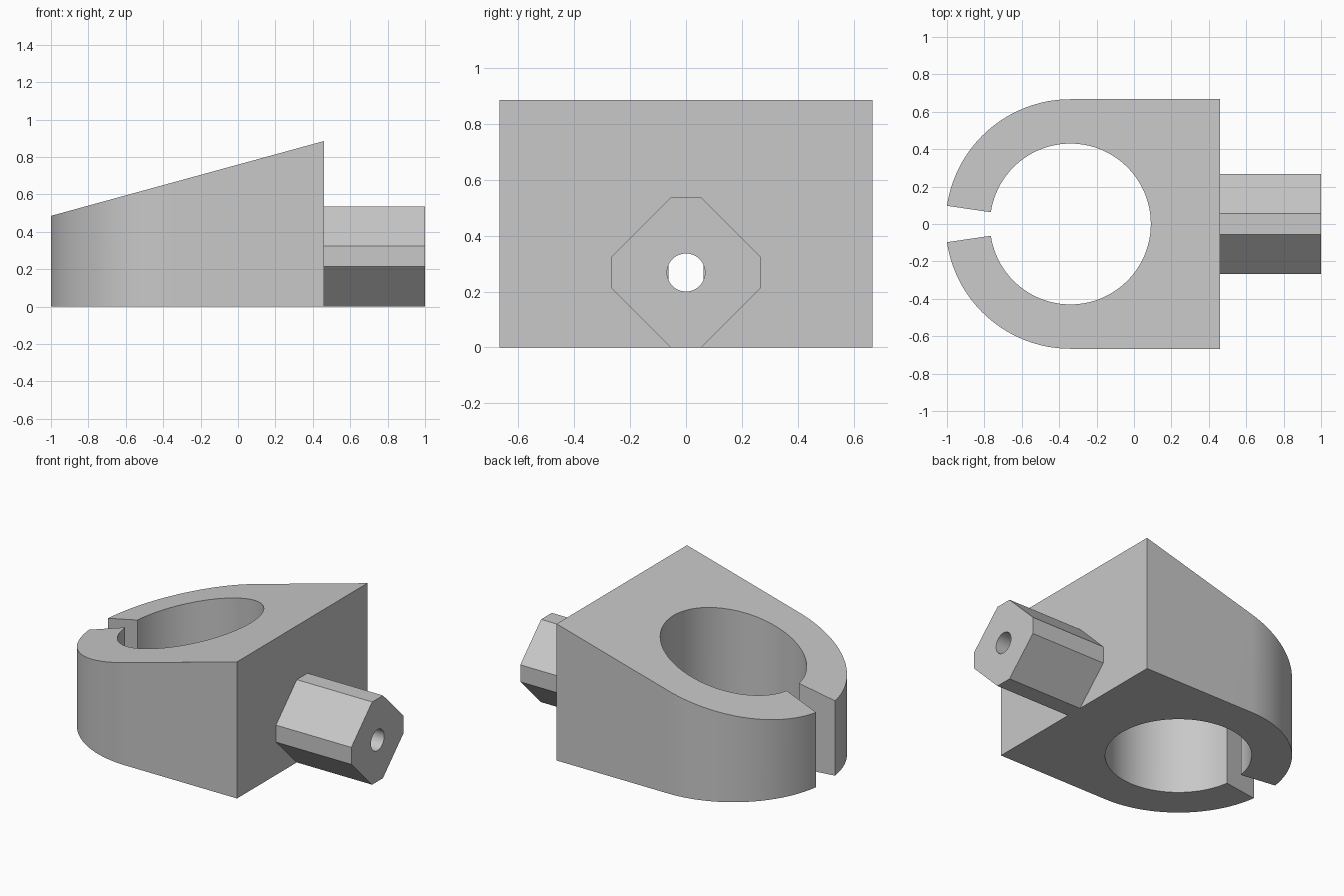
import bpy, bmesh, math
from mathutils import Matrix

if "Cube" in bpy.data.objects:
    bpy.data.objects.remove(bpy.data.objects["Cube"], do_unlink=True)

CX, R_OUT, R_IN = -0.34, 0.667, 0.43      # clamp ring centre and radii
X_BACK, X_END = 0.46, 1.0                 # mounting face and stud end
GAP = math.radians(8.4)                   # half angle of the slot
HALF, FLAT = 0.268, 0.055                 # stud half width, half of short flat
HOLE_R = 0.068

grey = bpy.data.materials.new("plain grey")
grey.use_nodes = True
colour = (0.58, 0.58, 0.58, 1)
grey.diffuse_color = colour
grey.node_tree.nodes["Principled BSDF"].inputs["Base Color"].default_value = colour


def arc(radius, start, end, steps):
    angles = [start + (end - start) * i / steps for i in range(steps + 1)]
    return [(CX + radius * math.cos(a), radius * math.sin(a)) for a in angles]


def prism(name, bottom, top):
    """Closed solid between two matching outlines."""
    bm = bmesh.new()
    low = [bm.verts.new(p) for p in bottom]
    high = [bm.verts.new(p) for p in top]
    bm.faces.new(low)
    bm.faces.new(high)
    for i in range(len(low)):
        j = (i + 1) % len(low)
        bm.faces.new((low[i], low[j], high[j], high[i]))
    bmesh.ops.recalc_face_normals(bm, faces=bm.faces)
    mesh = bpy.data.meshes.new(name)
    bm.to_mesh(mesh)
    bm.free()
    mesh.materials.append(grey)
    obj = bpy.data.objects.new(name, mesh)
    bpy.context.collection.objects.link(obj)
    return obj


def top_height(x):
    return 0.485 + (x + 1) * 0.274


# Slotted clamp body with a sloping top
outline = [(X_BACK, -R_OUT), (X_BACK, R_OUT)]
outline += arc(R_OUT, math.pi / 2, math.pi - GAP, 40)
outline += arc(R_IN, math.pi - GAP, GAP - math.pi, 96)
outline += arc(R_OUT, GAP - math.pi, -math.pi / 2, 40)
body = prism("clamp_body", [(x, y, 0) for x, y in outline],
             [(x, y, top_height(x)) for x, y in outline])

# Eight-sided stud
corners = [(FLAT, HALF), (HALF, FLAT), (HALF, -FLAT), (FLAT, -HALF),
           (-FLAT, -HALF), (-HALF, -FLAT), (-HALF, FLAT), (-FLAT, HALF)]
stud = prism("stud", [(X_BACK, y, HALF + z) for y, z in corners],
             [(X_END, y, HALF + z) for y, z in corners])

# Screw hole through stud and body wall into the bore
bpy.ops.mesh.primitive_cylinder_add(vertices=48, radius=HOLE_R, depth=1.4,
                                    location=(0.5, 0, HALF),
                                    rotation=(0, math.pi / 2, 0))
cutter = bpy.context.object
cutter.name = "hole_cutter"
cutter.hide_render = True
cutter.data.materials.append(grey)
for obj in (body, stud):
    bpy.ops.object.select_all(action="DESELECT")
    obj.select_set(True)
    bpy.context.view_layer.objects.active = obj
    cut = obj.modifiers.new("screw hole", "BOOLEAN")
    cut.operation = "DIFFERENCE"
    cut.solver = "EXACT"
    cut.object = cutter
    bpy.ops.object.modifier_apply(modifier=cut.name)
    bpy.ops.object.shade_smooth_by_angle(angle=math.radians(30))
bpy.data.objects.remove(cutter, do_unlink=True)
